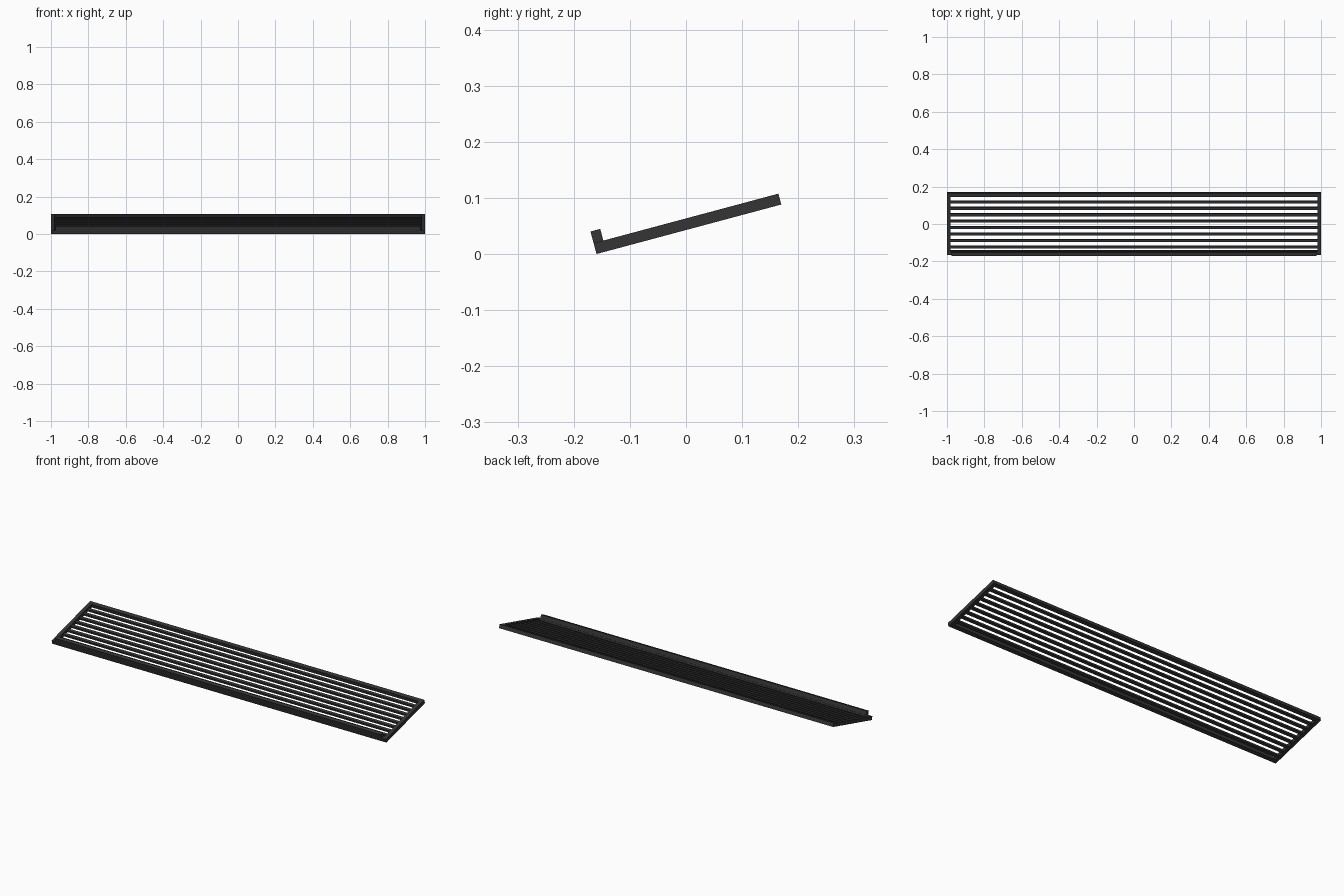
import bpy
from math import radians
from mathutils import Matrix

if "Cube" in bpy.data.objects:
    bpy.data.objects.remove(bpy.data.objects["Cube"])

TILT = radians(15)
DEPTH, THICK, BAR = 0.341, 0.02, 0.02
SLATS = 8

mat = bpy.data.materials.new("dark_metal")
mat.diffuse_color = (0.035, 0.035, 0.035, 1)
mat.use_nodes = True
mat.node_tree.nodes["Principled BSDF"].inputs["Base Color"].default_value = mat.diffuse_color

# Shelf plane: hinged at its lower front edge and tilted up to the back
shelf = Matrix.Translation((0, -0.1595, 0)) @ Matrix.Rotation(TILT, 4, 'X')


def bar(name, x, y, z):
    """Box spanning the given (min, max) ranges in shelf coordinates."""
    bpy.ops.mesh.primitive_cube_add(size=1)
    ob = bpy.context.object
    ob.name = name
    size = [b - a for a, b in (x, y, z)]
    mid = [(a + b) / 2 for a, b in (x, y, z)]
    ob.data.transform(Matrix.Translation(mid) @ Matrix.Diagonal((*size, 1)))
    ob.matrix_world = shelf
    ob.data.materials.append(mat)


inner = (-1 + BAR, 1 - BAR)

# Outer frame
bar("left_side_rail", (-1, -1 + BAR), (0, DEPTH), (0, THICK))
bar("right_side_rail", (1 - BAR, 1), (0, DEPTH), (0, THICK))
bar("front_rail", inner, (0, BAR), (0, THICK))
bar("back_rail", inner, (DEPTH - BAR, DEPTH), (0, THICK))

# Raised front lip, a little shorter than the frame
bar("front_lip", (-0.975, 0.975), (0, 0.018), (THICK, 0.0415))

# Evenly spaced slats
pitch = (DEPTH - BAR) / (SLATS + 1)
for i in range(1, SLATS + 1):
    y = BAR / 2 - 0.005 + i * pitch
    bar(f"slat_{i}", inner, (y - 0.007, y + 0.007), (0.003, 0.015))
